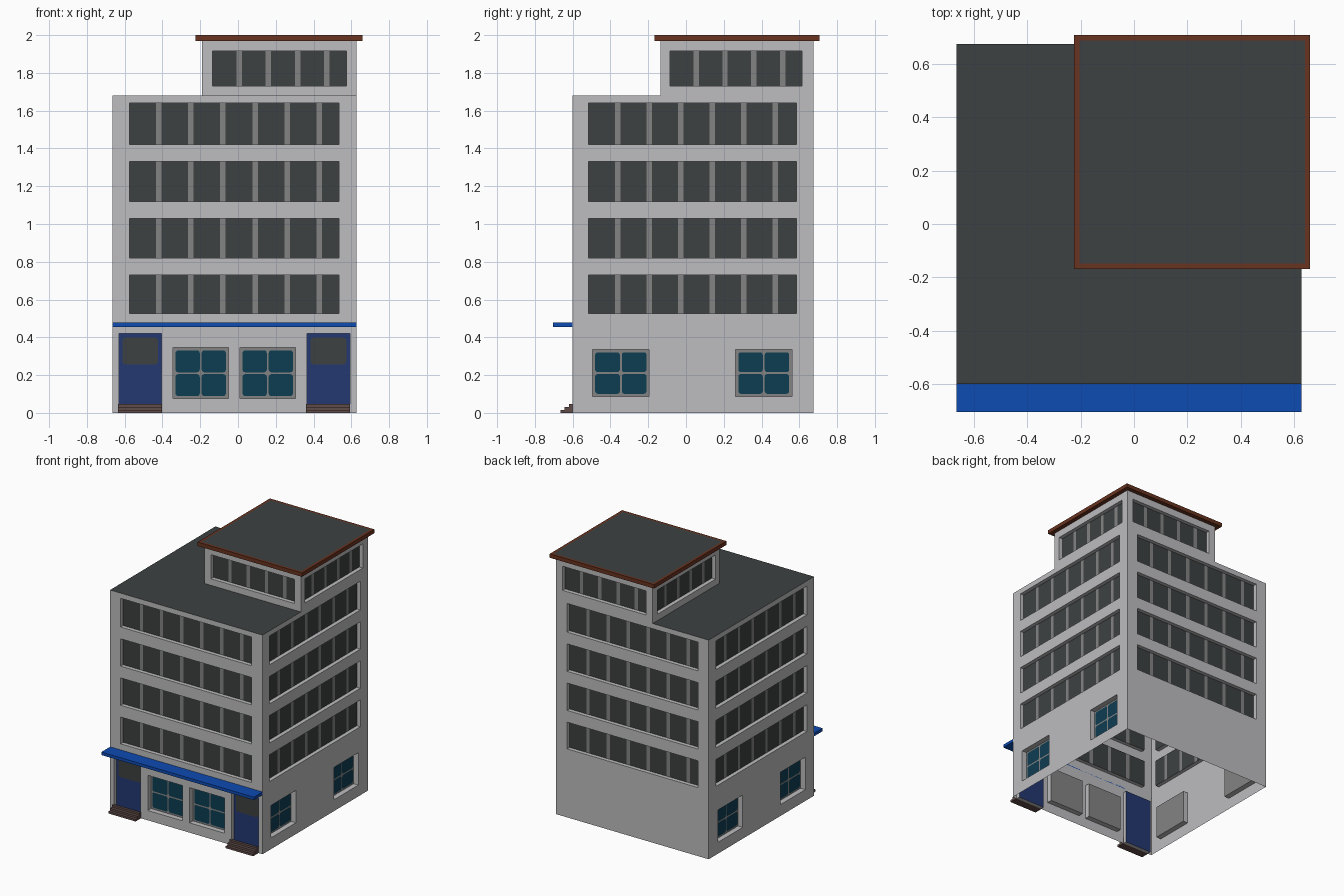
import bpy, bmesh, math

if "Cube" in bpy.data.objects:
    bpy.data.objects.remove(bpy.data.objects["Cube"])

# colours
def mat(name, r, g, b):
    m = bpy.data.materials.new(name)
    m.diffuse_color = (r, g, b, 1)
    m.use_nodes = True
    m.node_tree.nodes["Principled BSDF"].inputs["Base Color"].default_value = m.diffuse_color
    return m

WALL = mat("light_grey_wall", 0.51, 0.505, 0.52)
DARK = mat("dark_slate", 0.046, 0.053, 0.053)
MULL = mat("mid_grey_frame", 0.23, 0.23, 0.23)
BLUE = mat("bright_blue", 0.004, 0.07, 0.45)
DOOR = mat("navy_door", 0.017, 0.04, 0.17)
TEAL = mat("teal_glass", 0.004, 0.047, 0.085)
RUST = mat("rust_brown", 0.14, 0.033, 0.014)
STEP = mat("brown_step", 0.115, 0.072, 0.065)

X0, X1, Y0, Y1 = -0.665, 0.628, -0.60, 0.675      # main block
PX, PY = -0.19, -0.135                            # penthouse inner corner
H, PH = 1.68, 1.97                                # roof heights


class Part:
    """Collects polygons and turns them into one object."""
    def __init__(self, name, *mats):
        self.name, self.mats, self.bm = name, mats, bmesh.new()

    def poly(self, pts, m=0):
        f = self.bm.faces.new([self.bm.verts.new(p) for p in pts])
        f.material_index = m

    def done(self):
        bmesh.ops.remove_doubles(self.bm, verts=self.bm.verts, dist=1e-5)
        me = bpy.data.meshes.new(self.name)
        self.bm.to_mesh(me)
        self.bm.free()
        for m in self.mats:
            me.materials.append(m)
        ob = bpy.data.objects.new(self.name, me)
        bpy.context.collection.objects.link(ob)


def box(name, lo, hi, m, top=None, border=0.0):
    p = Part(name, m, *([top] if top else []))
    bmesh.ops.create_cube(p.bm, size=1)
    for v in p.bm.verts:
        v.co = [(a + b) / 2 + c * (b - a) for a, b, c in zip(lo, hi, v.co)]
    if top:                                       # inset top panel
        f = [f for f in p.bm.faces if f.normal.z > 0.9]
        bmesh.ops.inset_region(p.bm, faces=f, thickness=border)
        f[0].material_index = 1
    p.done()


# wall frames: (u, z, depth) -> world, u runs left to right seen from outside
def front(y): return lambda u, z, d: (u, y + d, z)
def right(x): return lambda u, z, d: (x - d, u, z)
def back(y): return lambda u, z, d: (-u, y - d, z)
def left(x): return lambda u, z, d: (x + d, -u, z)


def quad(p, F, a, b, c, e, d, m=0):
    p.poly([F(a, c, d), F(b, c, d), F(b, e, d), F(a, e, d)], m)


def rounded(p, F, a, b, c, e, d, r, m):
    pts = []
    for k, (x, z) in enumerate([(b - r, e - r), (a + r, e - r), (a + r, c + r), (b - r, c + r)]):
        for i in range(4):
            t = math.pi / 2 * (k + i / 3)
            pts.append(F(x + r * math.cos(t), z + r * math.sin(t), d))
    p.poly(pts, m)


def wall(name, F, u0, u1, z0, z1, holes):
    """Single-skin wall with recessed openings (kind, a, b, c, e, extra)."""
    p = Part(name + "_wall", WALL)
    w = Part(name + "_windows", DARK, MULL, TEAL, DOOR)
    us = sorted({u0, u1, *[h[1] for h in holes], *[h[2] for h in holes]})
    zs = sorted({z0, z1, *[h[3] for h in holes], *[h[4] for h in holes]})
    for a, b in zip(us, us[1:]):
        for c, e in zip(zs, zs[1:]):
            um, zm = (a + b) / 2, (c + e) / 2
            if not any(h[1] < um < h[2] and h[3] < zm < h[4] for h in holes):
                quad(p, F, a, b, c, e, 0)
    for kind, a, b, c, e, pitch in holes:
        d = 0.04 if kind == "pane" else 0.03
        rim = [(a, c), (b, c), (b, e), (a, e)]
        for (q, r), (s, t) in zip(rim, rim[1:] + rim[:1]):   # reveals
            p.poly([F(q, r, 0), F(s, t, 0), F(s, t, d), F(q, r, d)])
        if kind == "band":                        # glass strips and mullions
            u, g = a, 0.029
            while u < b - 1e-4:
                quad(w, F, u, min(u + pitch - g, b), c, e, d)
                if u + pitch < b:
                    quad(w, F, u + pitch - g, u + pitch, c, e, d, 1)
                u += pitch
        elif kind == "pane":                      # four-light window
            quad(w, F, a, b, c, e, d, 1)
            um, zm, o, s = (a + b) / 2, (c + e) / 2, 0.014, 0.005
            for q, r in ((a + o, um - s), (um + s, b - o)):
                for t, v in ((c + o, zm - s), (zm + s, e - o)):
                    rounded(w, F, q, r, t, v, d - 0.004, 0.014, 2)
        else:                                     # door with glazed upper part
            quad(w, F, a, b, c, e, d, 3)
            rounded(w, F, a + 0.018, b - 0.018, 0.255, 0.40, d - 0.004, 0.02, 0)
    p.done()
    w.done()


FLOORS = [(0.525, 0.73), (0.82, 1.03), (1.12, 1.33), (1.42, 1.64)]

def bands(a, b, pitch): return [("band", a, b, c, e, pitch) for c, e in FLOORS]
def top_band(a, b, pitch): return [("band", a, b, 1.73, 1.915, pitch)]
def pane(a, b, c, e): return ("pane", a, b, c, e, 0)

# main block walls
DOORS = [(-0.63, -0.405), (0.365, 0.592)]
wall("front", front(Y0), X0, X1, 0, H, bands(-0.575, 0.535, 0.17)
     + [("door", a, b, 0, 0.42, 0) for a, b in DOORS]
     + [pane(-0.345, -0.05, 0.075, 0.345), pane(0.01, 0.305, 0.075, 0.345)])
side = [(-0.495, -0.195), (0.263, 0.56)]
wall("right", right(X1), Y0, Y1, 0, H, bands(-0.515, 0.585, 0.167)
     + [pane(a, b, 0.087, 0.335) for a, b in side])
wall("left", left(X0), -Y1, -Y0, 0, H, bands(-0.585, 0.515, 0.167)
     + [pane(-b, -a, 0.087, 0.335) for a, b in side])
wall("back", back(Y1), -X1, -X0, 0, H, bands(-0.535, 0.575, 0.17))

# penthouse walls
wall("penthouse_front", front(PY), PX, X1, H, PH, top_band(-0.135, 0.575, 0.155))
wall("penthouse_right", right(X1), PY, Y1, H, PH, top_band(-0.085, 0.615, 0.153))
wall("penthouse_back", back(Y1), -X1, -PX, H, PH, top_band(-0.575, 0.135, 0.155))
wall("penthouse_left", left(PX), -Y1, -PY, H, PH, top_band(-0.615, 0.085, 0.153))

# flat lower roof, wrapped around the penthouse
roof = Part("lower_roof", DARK)
for a, b, c, e in ((X0, PX, Y0, PY), (PX, X1, Y0, PY), (X0, PX, PY, Y1)):
    roof.poly([(a, c, H), (b, c, H), (b, e, H), (a, e, H)])
roof.done()

# overhanging top roof with rust border
box("top_roof", (-0.225, -0.168, PH), (0.66, 0.708, 2.0), RUST, DARK, 0.028)

# awning over the shop front
box("awning", (X0, -0.705, 0.455), (X1, Y0, 0.478), BLUE)

# door steps
for side_name, (a, b) in zip(("left", "right"), DOORS):
    for i, y in enumerate((-0.665, -0.643, -0.62)):
        box(f"{side_name}_door_step_{i + 1}", (a - 0.004, y, i * 0.0157),
            (b + 0.002, Y0, (i + 1) * 0.0157), STEP)
